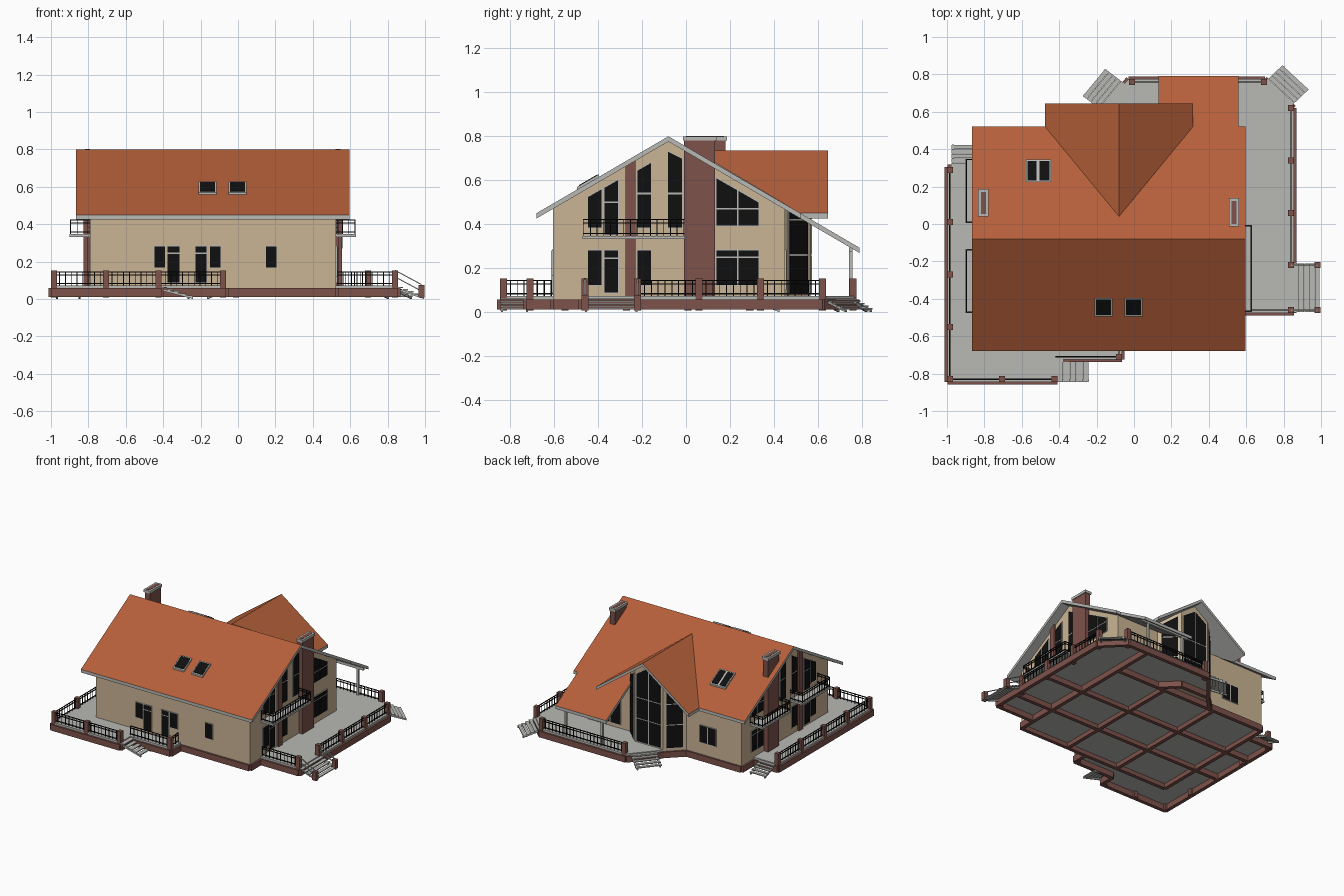
import bpy, bmesh
from mathutils import Vector as V

if "Cube" in bpy.data.objects:
    bpy.data.objects.remove(bpy.data.objects["Cube"])

# ---- colours ----
WALL, ROOF, BRICK, GREY, BLACK = range(5)
MATS = []
for name, c in [("beige wall", (.60, .46, .30)), ("orange tile", (.46, .115, .042)),
                ("brown brick", (.205, .085, .07)), ("light grey", (.48, .485, .46)),
                ("black", (.005, .005, .005))]:
    m = bpy.data.materials.new(name)
    m.diffuse_color = (*c, 1)
    m.use_nodes = True
    m.node_tree.nodes["Principled BSDF"].inputs["Base Color"].default_value = m.diffuse_color
    MATS.append(m)


# ---- helpers ----
def prism(bm, pts, vec, mi, top=None):
    """Extrude a flat polygon along vec; 'top' recolours the upward faces."""
    pts, vec = [V(p) for p in pts], V(vec)
    a = [bm.verts.new(p) for p in pts]
    b = [bm.verts.new(p + vec) for p in pts]
    n = len(a)
    fs = [bm.faces.new(a), bm.faces.new(b)]
    fs += [bm.faces.new((a[i], a[(i + 1) % n], b[(i + 1) % n], b[i])) for i in range(n)]
    bmesh.ops.recalc_face_normals(bm, faces=fs)
    for f in fs:
        f.normal_update()
        f.material_index = top if top is not None and f.normal.z > .3 else mi


def box(bm, x0, x1, y0, y1, z0, z1, mi):
    prism(bm, [(x0, y0, z0), (x1, y0, z0), (x1, y1, z0), (x0, y1, z0)], (0, 0, z1 - z0), mi)


def bar(bm, p, q, w, h, mi):
    """Bar from p to q with width w, standing h above the line."""
    p, q = V(p), V(q)
    s = V((-(q - p).y, (q - p).x, 0)).normalized() * w / 2
    up = V((0, 0, h))
    prism(bm, [p - s, p + s, p + s + up, p - s + up], q - p, mi)


def make(name, build):
    bm = bmesh.new()
    build(bm)
    me = bpy.data.meshes.new(name)
    bm.to_mesh(me)
    bm.free()
    for m in MATS:
        me.materials.append(m)
    ob = bpy.data.objects.new(name, me)
    bpy.context.collection.objects.link(ob)


def rail(bm, p, q, z0, z1):
    p, q = V((*p, 0)), V((*q, 0))
    for z in (z0 + .008, z1 - .022, z1 - .006):
        bar(bm, p + V((0, 0, z)), q + V((0, 0, z)), .006, .005, BLACK)
    n = max(2, round((q - p).length / .03))
    for i in range(n + 1):
        c = p.lerp(q, i / n)
        box(bm, c.x - .002, c.x + .002, c.y - .002, c.y + .002, z0, z1 - .004, BLACK)


def stairs(bm, a, b, vec, n=5):
    a, b, vec = V((*a, 0)), V((*b, 0)), V((*vec, 0))
    for i in range(n):
        z = V((0, 0, .058 * (1 - i / n)))
        s, e = vec * (i / n) + z, vec * ((i + .93) / n) + z
        prism(bm, [a + s, b + s, b + e, a + e], (0, 0, .007), GREY)
    for t in (.06, .94):
        c = a.lerp(b, t)
        bar(bm, c + V((0, 0, .045)), c + vec, .01, .012, GREY)


def window(bm, o, u, nrm, u0, u1, z0, t0, t1=None, cols=1, rows=()):
    """Grey frame plate with black panes; t0 and t1 are the top heights at each side."""
    t1 = t0 if t1 is None else t1
    o, u, nrm = V((*o, 0)), V((*u, 0)).normalized(), V((*nrm, 0)).normalized()
    P = lambda a, z, d: o + u * a + nrm * d + V((0, 0, z))
    top = lambda a: t0 + (t1 - t0) * (a - u0) / (u1 - u0)
    prism(bm, [P(u0, z0, -.003), P(u1, z0, -.003), P(u1, t1, -.003), P(u0, t0, -.003)],
          nrm * .008, GREY)
    g, w = .004, (u1 - u0) / cols
    for c in range(cols):
        a, b = u0 + c * w + g, u0 + (c + 1) * w - g
        zs = [z0, *rows, None]
        for lo, hi in zip(zs, zs[1:]):
            ha, hb = (top(a) - g, top(b) - g) if hi is None else (hi - g, hi - g)
            prism(bm, [P(a, lo + g, .004), P(b, lo + g, .004), P(b, hb, .004), P(a, ha, .004)],
                  nrm * .003, BLACK)


main_z = lambda y: .80 - abs(y + .08) * .583
dorm_z = lambda x: .735 - abs(x + .08) * .7215
XL, XR, YF, YB = -.79, .525, -.605, .45
BAY = [(-.32, YB), (-.20, .566), (-.08, .566), (.04, .566), (.16, YB)]


# ---- house walls ----
def walls(bm):
    prof = [(YF, .055), (YB, .055), (YB, main_z(YB) - .02), (-.08, .78), (YF, main_z(YF) - .02)]
    prism(bm, [(XL, y, z) for y, z in prof], (XR - XL, 0, 0), WALL)
make("house_walls", walls)


def bay(bm):
    pts = BAY + [(.16, .25), (-.08, .25), (-.32, .25)]
    lo = [bm.verts.new((x, y, .055)) for x, y in pts]
    hi = [bm.verts.new((x, y, dorm_z(x) - .02)) for x, y in pts]
    n = len(pts)
    for i in range(n):
        j = (i + 1) % n
        bm.faces.new((lo[i], lo[j], hi[j], hi[i]))
    bm.faces.new((hi[0], hi[1], hi[2], hi[6], hi[7]))
    bm.faces.new((hi[2], hi[3], hi[4], hi[5], hi[6]))
    bm.faces.new(lo)
    bmesh.ops.recalc_face_normals(bm, faces=bm.faces)
make("back_bay", bay)


# ---- roofs ----
def main_roof(bm):
    front = [(-.865, -.68), (.595, -.68), (.595, -.08), (-.865, -.08)]
    back = [(-.865, -.08), (.595, -.08), (.595, .52), (.56, .52), (.56, .79), (.13, .79),
            (.13, .295), (-.08, .04), (-.475, .52), (-.865, .52)]
    for poly in (front, back):
        prism(bm, [(x, y, main_z(y)) for x, y in poly], (0, 0, -.024), GREY, ROOF)
make("main_roof", main_roof)


def dormer_roof(bm):
    for s in (-1, 1):
        poly = [(0, .04), (0, .645), (.395, .645), (.395, .52)]
        prism(bm, [(-.08 + s * x, y, .735 - x * .7215) for x, y in poly], (0, 0, -.024), GREY, ROOF)
make("dormer_roof", dormer_roof)


def skylights(bm):
    for x0, x1, y0, y1 in [(-.21, -.115, -.495, -.395), (-.05, .045, -.495, -.395),
                           (-.578, -.512, .225, .345), (-.512, -.445, .225, .345)]:
        for g, h, mi in ((0, .012, GREY), (.008, .015, BLACK)):
            q = [(x0 + g, y0 + g), (x1 - g, y0 + g), (x1 - g, y1 - g), (x0 + g, y1 - g)]
            prism(bm, [(x, y, main_z(y) - .005) for x, y in q], (0, 0, h + .005), mi)
make("skylights", skylights)


# ---- chimneys and brick pilasters ----
def chimneys(bm):
    for x0, x1, y0, y1 in [(.513, .556, -.008, .132), (-.827, -.783, .045, .18)]:
        box(bm, x0, x1, y0, y1, .06, .78, BRICK)
        box(bm, x0 - .006, x1 + .006, y0 - .006, y1 + .006, .78, .80, GREY)
        box(bm, x0 + .008, x1 - .008, y0 + .008, y1 - .008, .79, .802, BRICK)
    for x0, x1 in ((XR - .01, XR + .015), (XL - .015, XL + .01)):
        prism(bm, [(x0, -.275, .06), (x0, -.23, .06), (x0, -.23, .69), (x0, -.275, .665)],
              (x1 - x0, 0, 0), BRICK)
make("chimneys", chimneys)


# ---- windows and doors ----
def side_windows(bm):
    for o, n in (((XR, 0), (1, 0)), ((XL, 0), (-1, 0))):
        big = .135 if n[0] > 0 else .19
        w = lambda *a, **k: window(bm, o, (0, 1), n, *a, **k)
        w(-.45, -.38, .12, .285)
        w(-.375, -.305, .085, .285, rows=(.245,))
        w(-.225, -.155, .12, .285)
        w(big, .335, .12, .285, cols=2, rows=(.25,))
        w(-.45, -.38, .38, .525, .565)
        w(-.375, -.305, .35, .567, .607, rows=(.50,))
        w(-.225, -.155, .38, .645, .685, rows=(.54,))
        w(-.085, -.015, .38, .735, .70, rows=(.54,))
        w(big, .335, .39, main_z(big) - .06, .50, cols=2, rows=(.47,))
make("side_windows", side_windows)


def front_windows(bm):
    for a, b, z in [(-.45, -.385, .165), (-.38, -.31, .085), (-.23, -.165, .085),
                    (-.155, -.09, .165), (.145, .21, .165)]:
        window(bm, (0, YF), (1, 0), (0, -1), a, b, z, .285, rows=(.245,) if z < .1 else ())
make("front_windows", front_windows)


def back_windows(bm):
    back = ((0, YB), (1, 0), (0, 1))
    window(bm, *back, -.575, -.43, .15, .285, cols=2)
    window(bm, *back, .24, .42, .10, .285, cols=2)
    rows = (.26, .42)
    face = ((0, .566), (1, 0), (0, 1))
    window(bm, *face, -.185, -.08, .08, .60, .67, rows=rows)
    window(bm, *face, -.08, .025, .08, .67, .60, rows=rows)
    for s in (-1, 1):  # angled bay sides
        window(bm, (-.08 + s * .12, .566), (s * .12, -.116), (s * .116, .12),
               .02, .145, .08, .59, .525, cols=1, rows=rows)
make("back_windows", back_windows)

# ---- terraces and foundation ----
LEFT = [(-.998, -.845), (-.41, -.845), (-.41, -.725), (-.065, -.725), (-.065, YF),
        (XL, YF), (XL, .305), (-.998, .305)]
RIGHT = [(XR, -.475), (.855, -.475), (.855, .62), (.70, .775), (-.03, .775), (-.18, .60),
         (-.20, .566), (.04, .566), (.16, YB), (XR, YB)]
HOUSE = [(XL, YF), (XR, YF), (XR, YB), (XL, YB)]


def floors(bm):
    for poly in (LEFT, RIGHT):
        prism(bm, [(x, y, .055) for x, y in poly], (0, 0, .018), GREY)
    prism(bm, [(x, y, .045) for x, y in HOUSE], (0, 0, .009), GREY)
make("terrace_floors", floors)


def foundation(bm):
    for poly in (LEFT, RIGHT, HOUSE, BAY):
        c = sum((V((*p, 0)) for p in poly), V()) / len(poly)
        for p, q in zip(poly, poly[1:] + poly[:1]):
            bar(bm, (*p, .012), (*q, .012), .028, .046, BRICK)
    for x in (-.35, .10):
        bar(bm, (x, YF, .012), (x, YB, .012), .028, .04, BRICK)
    for y in (-.27, .06):
        bar(bm, (-.985, y, .012), (.84, y, .012), .028, .04, BRICK)
    bar(bm, (XR, YB, .012), (XR, .76, .012), .028, .046, BRICK)
make("foundation_beams", foundation)


def posts(bm):
    pts = [(-.985, y) for y in (.29, .01, -.27, -.55, -.83)]
    pts += [(.84, y) for y in (.62, .34, .06, -.22, -.46)]
    pts += [(-.705, -.83), (-.425, -.83), (-.08, -.71), (.695, .76), (-.01, .76)]
    for x, y in pts:
        box(bm, x - .016, x + .016, y - .016, y + .016, .008, .152, BRICK)
    for y in (-.22, -.46):
        box(bm, .966, .998, y - .016, y + .016, .008, .075, BRICK)
make("terrace_posts", posts)


def rails(bm):
    paths = [[(-.985, .29), (-.985, .01), (-.985, -.27), (-.985, -.55), (-.985, -.83),
              (-.705, -.83), (-.425, -.83)],
             [(-.42, -.71), (-.08, -.71), (-.08, -.615)],
             [(.53, -.46), (.84, -.46)],
             [(.84, -.22), (.84, .06), (.84, .34), (.84, .62)],
             [(.695, .76), (.34, .76), (-.01, .76)]]
    for path in paths:
        for p, q in zip(path, path[1:]):
            rail(bm, p, q, .073, .148)
    for y in (-.22, -.46):  # sloping stair rails
        for h in (.15, .115):
            bar(bm, (.84, y, h), (.98, y, h - .075), .008, .006, GREY)
make("terrace_rails", rails)


def steps(bm):
    stairs(bm, (.855, -.47), (.855, -.21), (.14, 0))
    stairs(bm, (-.975, .305), (-.84, .305), (0, .12))
    stairs(bm, (-.41, -.845), (-.41, -.715), (.17, 0))
    stairs(bm, (.70, .76), (.84, .63), (.095, .09))
    stairs(bm, (-.05, .75), (-.17, .605), (-.105, .08))
make("stairs", steps)


# ---- balconies and porch posts ----
def balconies(bm):
    for xi, xo, y0, y1 in [(XR, .625, -.465, -.01), (XL, -.895, -.47, -.14), (XL, -.895, .01, .345)]:
        e = .005 if xo > 0 else -.005
        box(bm, min(xi, xo + e), max(xi, xo + e), y0 - .005, y1 + .005, .332, .347, GREY)
        rail(bm, (xi, y0), (xo, y0), .347, .425)
        rail(bm, (xo, y0), (xo, y1), .347, .425)
        rail(bm, (xo, y1), (xi, y1), .347, .425)
make("balconies", balconies)


def porch(bm):
    for x in (.19, .50):
        box(bm, x - .008, x + .008, .742, .758, .07, .295, GREY)
    box(bm, .14, .55, .742, .758, .275, .295, GREY)
make("porch_posts", porch)
